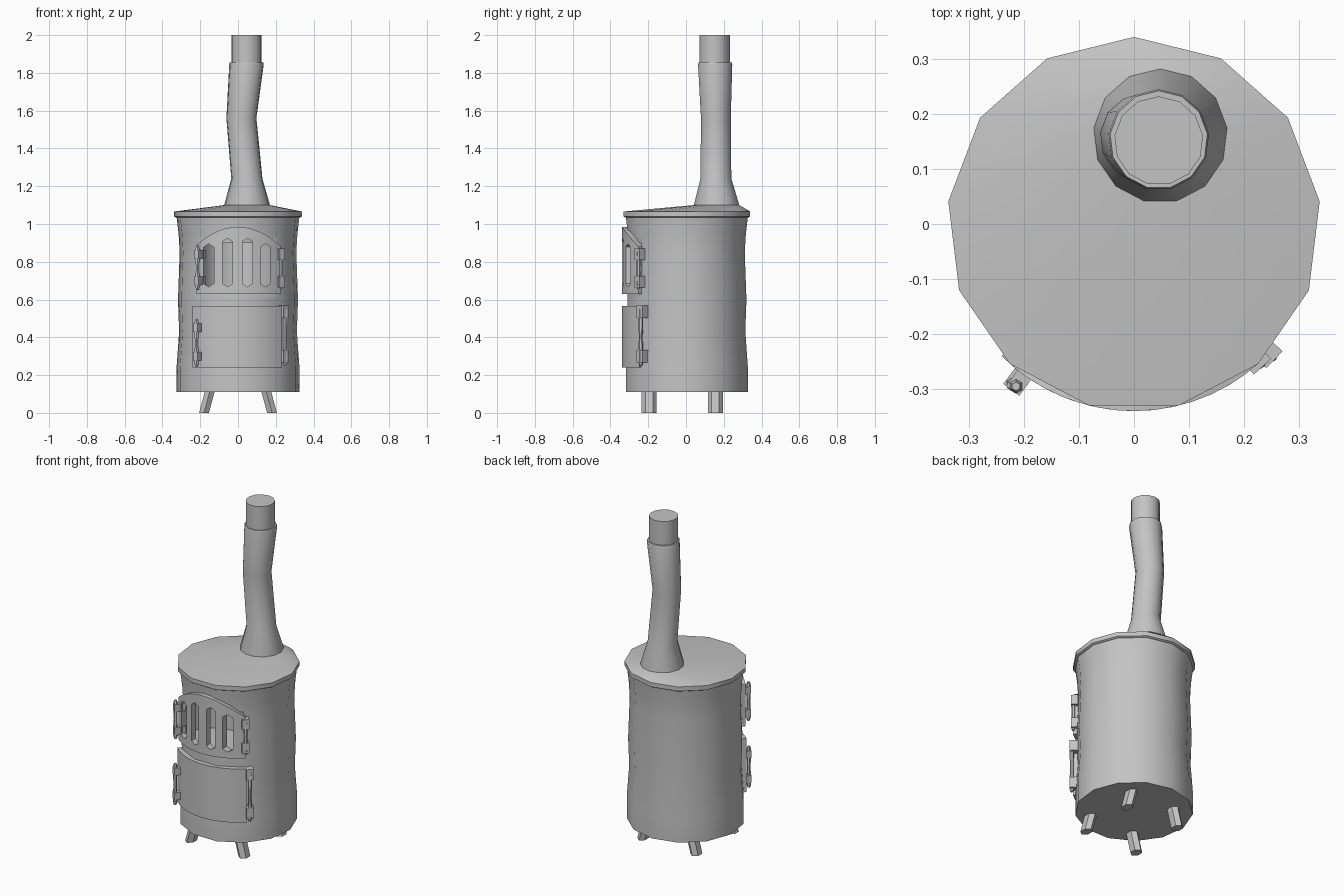
import bpy, bmesh
from math import sin, cos, pi, radians

if "Cube" in bpy.data.objects:
    bpy.data.objects.remove(bpy.data.objects["Cube"])

SIDES = 13
iron = bpy.data.materials.new("grey iron")
iron.use_nodes = True
GREY = (0.55, 0.55, 0.55, 1)
iron.diffuse_color = GREY
iron.node_tree.nodes["Principled BSDF"].inputs["Base Color"].default_value = GREY


def finish(name, bm, smooth=True):
    bmesh.ops.recalc_face_normals(bm, faces=bm.faces)
    mesh = bpy.data.meshes.new(name)
    bm.to_mesh(mesh)
    bm.free()
    mesh.materials.append(iron)
    ob = bpy.data.objects.new(name, mesh)
    bpy.context.collection.objects.link(ob)
    if smooth:
        shade(ob)
    return ob


def shade(ob):
    bpy.ops.object.select_all(action="DESELECT")
    ob.select_set(True)
    bpy.context.view_layer.objects.active = ob
    bpy.ops.object.shade_smooth_by_angle(angle=radians(32))


def loft(name, rings, sides=SIDES, squash=1, smooth=True):
    """Capped tube through rings given as (x, y, z, radius)."""
    bm = bmesh.new()
    loops = []
    for x, y, z, r in rings:
        turns = [2 * pi * i / sides for i in range(sides)]
        loops.append([bm.verts.new((x + squash * r * sin(a), y + r * cos(a), z)) for a in turns])
    for low, high in zip(loops, loops[1:]):
        for i in range(sides):
            j = (i + 1) % sides
            bm.faces.new((low[i], low[j], high[j], high[i]))
    bm.faces.new(loops[0])
    bm.faces.new(loops[-1])
    return finish(name, bm, smooth)


def curved_door(name, start, end, bottom, top, inner=0.30, outer=0.34, steps=14):
    """Panel wrapped around the front; top is a function of x."""
    bm = bmesh.new()
    columns = []
    for i in range(steps + 1):
        a = radians(start + (end - start) * i / steps)
        t = top(outer * sin(a))
        columns.append([bm.verts.new((r * sin(a), -r * cos(a), z))
                        for r, z in ((inner, bottom), (outer, bottom), (outer, t), (inner, t))])
    for a, b in zip(columns, columns[1:]):
        for k in range(4):
            m = (k + 1) % 4
            bm.faces.new((a[k], b[k], b[m], a[m]))
    bm.faces.new(columns[0])
    bm.faces.new(columns[-1])
    return finish(name, bm)


def cut(target, cutter):
    mod = target.modifiers.new("cut", "BOOLEAN")
    mod.operation = "DIFFERENCE"
    mod.solver = "EXACT"
    mod.object = cutter
    bpy.ops.object.select_all(action="DESELECT")
    bpy.context.view_layer.objects.active = target
    target.select_set(True)
    bpy.ops.object.modifier_apply(modifier=mod.name)
    bpy.data.objects.remove(cutter)
    shade(target)


def slot_cutter(x, low, high, half=0.027, tip=0.018):
    """Long hexagonal prism running front to back."""
    bm = bmesh.new()
    outline = [(0, low), (half, low + tip), (half, high - tip),
               (0, high), (-half, high - tip), (-half, low + tip)]
    front = bm.faces.new([bm.verts.new((x + u, -0.5, z)) for u, z in outline])
    out = bmesh.ops.extrude_face_region(bm, geom=[front])
    moved = [v for v in out["geom"] if isinstance(v, bmesh.types.BMVert)]
    bmesh.ops.translate(bm, verts=moved, vec=(0, 0.35, 0))
    return finish("slot_cutter", bm, False)


def bar_with_mounts(name, angle, radius, low, high, mounts, block):
    """Vertical rod held by two blocks on the curved surface."""
    a = radians(angle)
    x, y = radius * sin(a), -radius * cos(a)
    mid = (low + high) / 2
    loft(name + "_bar", [(x, y, low, 0.008), (x, y, low + 0.02, 0.013), (x, y, mid, 0.01),
                         (x, y, high - 0.02, 0.013), (x, y, high, 0.008)], 6)
    inner = 0.31
    depth = radius + 0.01 - inner
    r = inner + depth / 2
    for i, z in enumerate(mounts):
        bpy.ops.mesh.primitive_cube_add(size=1, location=(r * sin(a), -r * cos(a), z),
                                        rotation=(0, 0, a))
        ob = bpy.context.object
        ob.name = f"{name}_mount_{i + 1}"
        ob.scale = (block[0], depth, block[1])
        ob.data.materials.append(iron)


# Stove body with a gentle waist and a hollow firebox
profile = [(0.11, 0.327), (0.25, 0.327), (0.43, 0.314), (0.6, 0.32),
           (0.85, 0.311), (0.95, 0.317), (1.04, 0.328)]
body = loft("stove_body", [(0, 0, z, r) for z, r in profile])
cut(body, loft("firebox_cutter", [(0, -0.24, 0.655, 0.205), (0, -0.24, 0.9, 0.205)], 16))

# Lid sloping up to the flue
loft("lid", [(0, 0, 1.035, 0.332), (0, 0, 1.04, 0.34), (0, 0, 1.066, 0.34),
             (0.048, 0.16, 1.1, 0.122)])

# Bent flue and the narrower pipe on top
loft("flue", [(0.048, 0.16, 1.09, 0.122), (0.048, 0.16, 1.1, 0.122), (0.047, 0.157, 1.24, 0.083),
              (0.018, 0.157, 1.56, 0.08), (0.045, 0.153, 1.845, 0.092), (0.045, 0.153, 1.856, 0.089)])
loft("flue_end", [(0.045, 0.151, 1.82, 0.081), (0.045, 0.151, 2.0, 0.081)])

# Arched firebox door with four slots
upper = curved_door("firebox_door", -40.5, 42, 0.63, lambda x: 0.985 - 2 * x * x)
for x, high in ((-0.155, 0.895), (-0.055, 0.925), (0.05, 0.925), (0.145, 0.895)):
    cut(upper, slot_cutter(x, 0.667, high))

# Plain ash door
curved_door("ash_door", -45, 43, 0.24, lambda x: 0.567)

# Handles and hinges
bar_with_mounts("upper_handle", -36, 0.365, 0.65, 0.885, (0.84, 0.70), (0.03, 0.045))
bar_with_mounts("lower_handle", -37, 0.365, 0.245, 0.495, (0.45, 0.30), (0.03, 0.045))
bar_with_mounts("upper_hinge", 42, 0.339, 0.655, 0.87, (0.84, 0.695), (0.042, 0.06))
bar_with_mounts("lower_hinge", 46, 0.345, 0.25, 0.56, (0.535, 0.30), (0.042, 0.065))

# Splayed legs
for sx, side in ((1, "left"), (-1, "right")):
    for y, end in ((-0.195, "front"), (0.156, "back")):
        loft(f"{end}_{side}_leg", [(sx * 0.18, y, 0, 0.04), (sx * 0.145, y, 0.13, 0.04)],
             6, 0.75, False)
